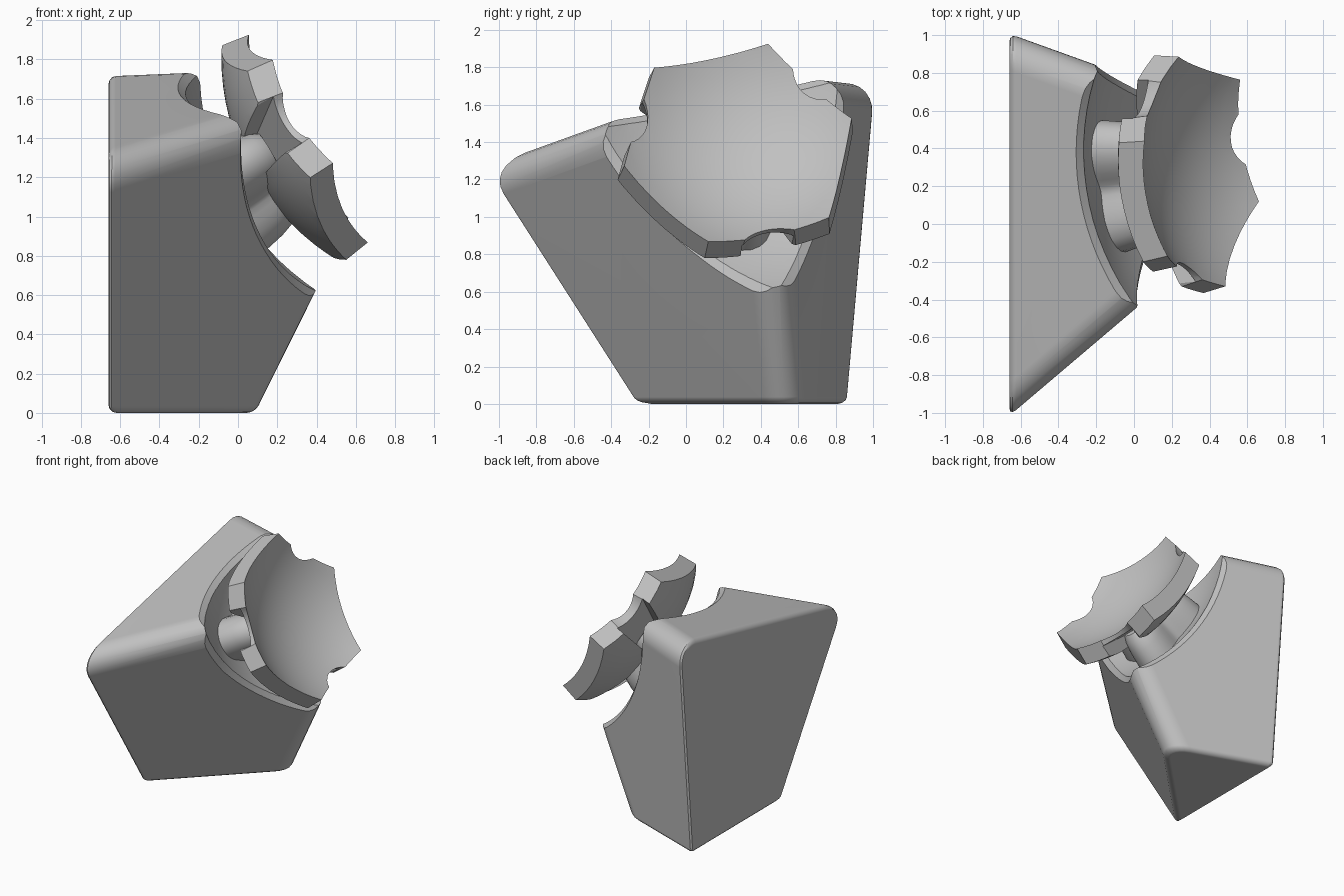
import bpy, bmesh, math
from mathutils import Vector, Matrix

if "Cube" in bpy.data.objects:
    bpy.data.objects.remove(bpy.data.objects["Cube"])

grey = bpy.data.materials.new("plain_grey")
grey.diffuse_color = (0.53, 0.53, 0.53, 1)
grey.use_nodes = True
grey.node_tree.nodes["Principled BSDF"].inputs["Base Color"].default_value = grey.diffuse_color

N = Vector((0.86, 0.10, 0.50)).normalized()      # axis from the block to the pivot
P = Vector((1.115, 0.345, 1.81))                 # pivot: centre of all spherical cuts
SOCKET = 1.395                                   # radius of the block's socket


def make(name, bm):
    bmesh.ops.recalc_face_normals(bm, faces=bm.faces[:])
    me = bpy.data.meshes.new(name)
    bm.to_mesh(me)
    bm.free()
    me.materials.append(grey)
    ob = bpy.data.objects.new(name, me)
    bpy.context.scene.collection.objects.link(ob)
    return ob


def hull(name, points):
    bm = bmesh.new()
    for p in points:
        bm.verts.new(p)
    bmesh.ops.convex_hull(bm, input=bm.verts[:])
    bmesh.ops.dissolve_limit(bm, angle_limit=0.01, verts=bm.verts[:], edges=bm.edges[:])
    return make(name, bm)


def sphere(name, radius):
    bm = bmesh.new()
    bmesh.ops.create_uvsphere(bm, u_segments=96, v_segments=48, radius=radius,
                              matrix=Matrix.Translation(P) @ N.to_track_quat('X', 'Z').to_matrix().to_4x4())
    return make(name, bm)


def cone(name, r1, r2, start, end, segments=40):
    axis = end - start
    bm = bmesh.new()
    bmesh.ops.create_cone(bm, cap_ends=True, segments=segments, radius1=r1, radius2=r2, depth=axis.length,
                          matrix=Matrix.Translation((start + end) / 2) @ axis.to_track_quat('Z', 'Y').to_matrix().to_4x4())
    return make(name, bm)


def bake(ob):
    dg = bpy.context.evaluated_depsgraph_get()
    me = bpy.data.meshes.new_from_object(ob.evaluated_get(dg))
    ob.modifiers.clear()
    ob.data = me


def boolean(ob, cutter, op='DIFFERENCE'):
    m = ob.modifiers.new("cut", 'BOOLEAN')
    m.operation, m.solver, m.object = op, 'EXACT', cutter
    bake(ob)
    bpy.data.objects.remove(cutter)


def smooth(ob, angle=30):
    bpy.ops.object.select_all(action='DESELECT')
    ob.select_set(True)
    bpy.context.view_layer.objects.active = ob
    bpy.ops.object.shade_smooth_by_angle(angle=math.radians(angle))
    ob.modifiers.new("flat_normals", 'WEIGHTED_NORMAL').keep_sharp = True


# Block: wedge whose far corner is near the pivot
bm = bmesh.new()
A, B, C, D, E, Q = [bm.verts.new(v) for v in (
    (-0.66, -1.105, 1.29), (-0.66, -0.28, 0), (-0.66, 0.87, 0),
    (-0.66, 1.025, 1.755), (0.19, 0.565, 0), (1.10, 0.39, 1.83))]
for f in ((A, B, C, D), (B, E, C), (B, A, Q, E), (C, E, Q, D), (A, D, Q)):
    bm.faces.new(f)
bmesh.ops.recalc_face_normals(bm, faces=bm.faces[:])
sides = [(f.calc_center_median(), f.normal.copy()) for f in Q.link_faces]
# Wide rounding on the three edges meeting at the pivot
bmesh.ops.bevel(bm, geom=list(Q.link_edges), offset=0.205, offset_type='OFFSET',
                segments=7, profile=0.5, affect='EDGES', clamp_overlap=False)
block = make("block", bm)
# Narrow rounding on the edges of the back and bottom faces
bev = block.modifiers.new("round", 'BEVEL')
bev.limit_method, bev.angle_limit = 'ANGLE', math.radians(42)
bev.width, bev.segments = 0.04, 3
bake(block)
boolean(block, sphere("socket_cutter", SOCKET))
# Eased lip where the socket meets each of the three sides
for centre, normal in sides:
    foot_point = P - normal * (P - centre).dot(normal)
    boolean(block, cone("lip_cutter", SOCKET - 0.01, SOCKET + 0.08,
                        foot_point - normal * 0.045, foot_point + normal * 0.045, 128))
smooth(block)

# Foot: six-sided flared prism along the axis, trimmed to a spherical shell
corners = [Vector(c) for c in ((0.47, -0.33, 1.265), (0.66, 0.12, 0.87), (0.54, 0.765, 0.98),
                               (0.24, 0.89, 1.53), (0.055, 0.44, 1.93), (0.18, -0.17, 1.80))]
mean = sum(corners, Vector()) / 6
top = (P - mean).dot(N)                          # depths are measured down from the pivot
foot_points = []
for c in corners:
    radial = (c - mean) - N * (c - mean).dot(N)
    foot_points += [mean + N * (top - d) + radial * (1 + 0.25 * (d - 0.87)) for d in (0.6, 1.4)]
foot = hull("foot", foot_points)
boolean(foot, sphere("outer_shell", 1.2), 'INTERSECT')
boolean(foot, sphere("inner_shell", 1.07))

# Three grooves split the back of the foot into arms, each ending in a shallow rim notch
web_dirs = []
for i in (1, 3, 5):
    mid = (corners[i] + corners[(i + 1) % 6]) / 2
    base = mean + N * (mid - mean).dot(N)
    out = (mid - base).normalized()
    web_dirs.append(out)
    side = N.cross(out)
    pts = [mean + N * (top - depth) + out * r + side * s * w
           for r, depth0, w in ((0.18, 1.11, 0.10), (0.8, 0.87, 0.17))
           for depth in (depth0, 1.4) for s in (-1, 1)]
    boolean(foot, hull("groove_cutter", pts))
    hole = base + out * 0.705
    boolean(foot, cone("notch_cutter", 0.20, 0.20, hole - N * 0.5, hole + N * 0.3))
smooth(foot)

# Stalk joining foot and block: three rounded webs pointing at the notches
X = web_dirs[0]
Y = N.cross(X)
bm = bmesh.new()
rings = []
for depth, scale in ((1.09, 0.80), (1.14, 0.92), (1.22, 1.0), (1.32, 1.06), (1.46, 1.12)):
    ring = []
    for k in range(48):
        t = math.tau * k / 48
        r = scale * (0.19 + 0.18 * (0.5 + 0.5 * math.cos(3 * t)))
        ring.append(bm.verts.new(mean + N * (top - depth) + (X * math.cos(t) + Y * math.sin(t)) * r))
    rings.append(ring)
for a, b in zip(rings, rings[1:]):
    for k in range(48):
        bm.faces.new((a[k], a[(k + 1) % 48], b[(k + 1) % 48], b[k]))
bm.faces.new(rings[0])
bm.faces.new(rings[-1])
stalk = make("stalk", bm)
smooth(stalk, 40)
